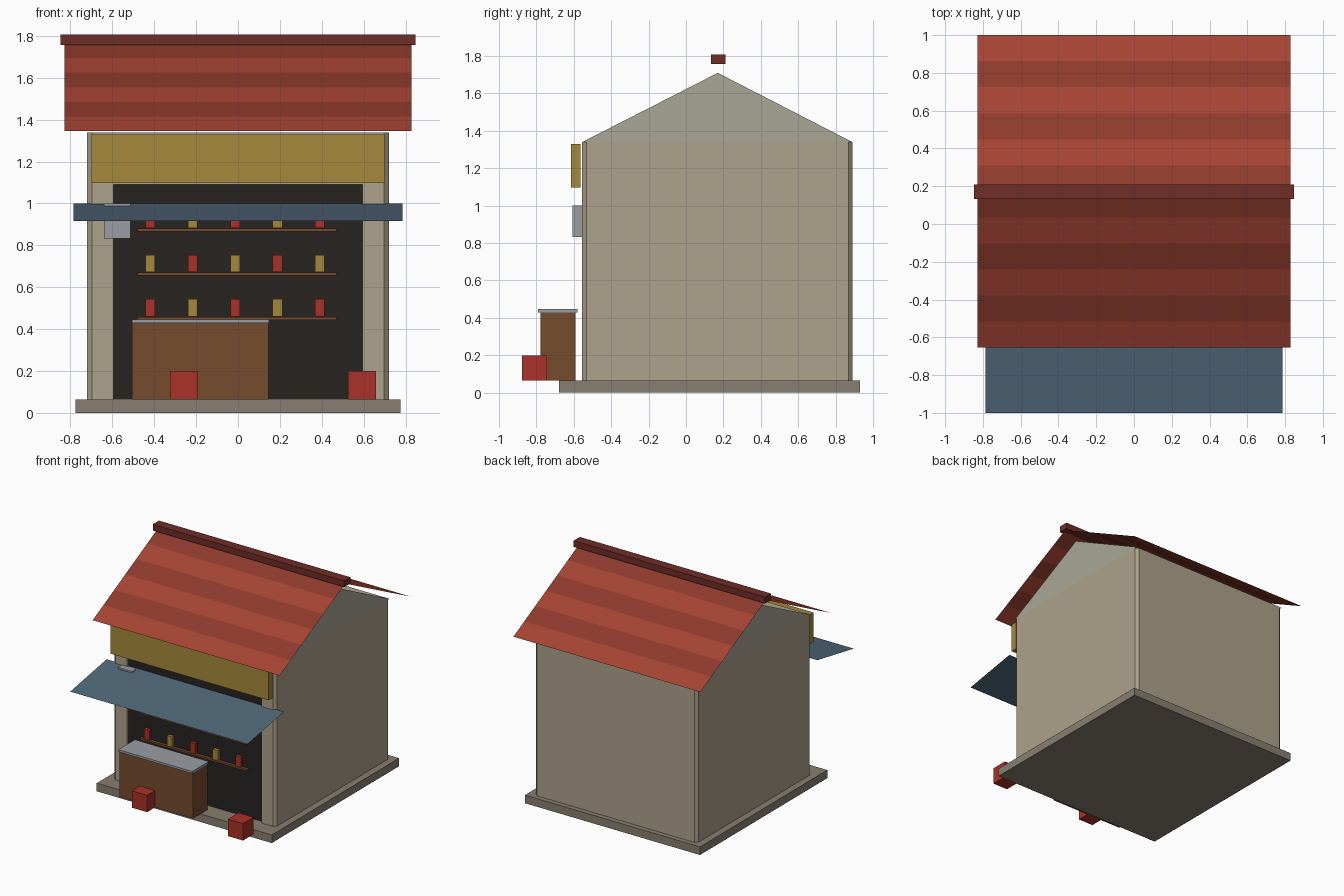
import bpy, bmesh

if "Cube" in bpy.data.objects:
    bpy.data.objects.remove(bpy.data.objects["Cube"])


def material(name, rgb):
    m = bpy.data.materials.new(name)
    m.diffuse_color = (*rgb, 1)
    m.use_nodes = True
    m.node_tree.nodes["Principled BSDF"].inputs["Base Color"].default_value = m.diffuse_color
    return m


TAN = material("plaster", (0.42, 0.36, 0.26))
GABLE = material("gable_grey", (0.40, 0.38, 0.31))
STONE = material("stone", (0.25, 0.21, 0.16))
RED = material("roof_light", (0.38, 0.058, 0.034))
RED2 = material("roof_dark", (0.27, 0.042, 0.025))
RIDGE = material("ridge_red", (0.16, 0.026, 0.02))
BLUE = material("awning_blue", (0.08, 0.135, 0.19))
GOLD = material("gold", (0.38, 0.25, 0.045))
WOOD = material("wood", (0.18, 0.07, 0.027))
CRATE = material("crate_red", (0.40, 0.032, 0.022))
DARK = material("dark", (0.02, 0.017, 0.015))
METAL = material("metal", (0.32, 0.34, 0.37))


def mesh_object(name, bm, mats):
    me = bpy.data.meshes.new(name)
    bm.to_mesh(me)
    bm.free()
    ob = bpy.data.objects.new(name, me)
    bpy.context.collection.objects.link(ob)
    for m in mats:
        me.materials.append(m)
    return ob


def box(name, x, y, z, mat, chamfer=0):
    """Box from (min, max) ranges; chamfer cuts the upright edges."""
    bm = bmesh.new()
    bmesh.ops.create_cube(bm, size=1)
    for v in bm.verts:
        v.co = [r[0] if c < 0 else r[1] for c, r in zip(v.co, (x, y, z))]
    if chamfer:
        upright = [e for e in bm.edges
                   if abs(e.verts[0].co.z - e.verts[1].co.z) > 0.01]
        bmesh.ops.bevel(bm, geom=upright, offset=chamfer, segments=1,
                        affect='EDGES')
    return mesh_object(name, bm, [mat])


def sheet(name, half_width, start, end, mats, bands=1):
    """Thin sloping sheet between two (y, z) points, banded along its slope."""
    bm = bmesh.new()
    rows = []
    for i in range(bands + 1):
        t = i / bands
        y, z = (a + (b - a) * t for a, b in zip(start, end))
        rows.append([bm.verts.new((s * half_width, y, z)) for s in (-1, 1)])
    for i, (a, b) in enumerate(zip(rows, rows[1:])):
        f = bm.faces.new((a[0], a[1], b[1], b[0]))
        f.material_index = i % len(mats)
        f.normal_update()
        if f.normal.z < 0:
            f.normal_flip()
    return mesh_object(name, bm, mats)


# Plinth and chamfered walls
box("plinth", (-0.775, 0.775), (-0.68, 0.93), (0, 0.065), STONE)
walls = box("walls", (-0.72, 0.72), (-0.555, 0.89), (0.065, 1.34), TAN, 0.022)

# Shallow shop opening cut into the front wall
cutter = box("opening_cutter", (-0.595, 0.595), (-0.7, -0.528), (0.0, 1.09), DARK)
cutter.hide_render = True
mod = walls.modifiers.new("opening", 'BOOLEAN')
mod.operation = 'DIFFERENCE'
mod.solver = 'EXACT'
mod.object = cutter
bpy.context.view_layer.objects.active = walls
bpy.ops.object.modifier_apply(modifier=mod.name)
bpy.data.objects.remove(cutter)
box("opening_back", (-0.595, 0.595), (-0.532, -0.526), (0.066, 1.09), DARK)

# Gable triangles
for side, s in (("left", -1), ("right", 1)):
    bm = bmesh.new()
    pts = [(-0.555, 1.34), (0.89, 1.34), (0.17, 1.71)]
    f = bm.faces.new([bm.verts.new((s * 0.72, y, z)) for y, z in pts])
    f.normal_update()
    if f.normal.x * s < 0:
        f.normal_flip()
    mesh_object("gable_" + side, bm, [GABLE])

# Striped roof slopes and ridge cap
sheet("roof_front", 0.828, (-0.655, 1.345), (0.172, 1.765), [RED, RED2], 6)
sheet("roof_back", 0.828, (1.0, 1.345), (0.172, 1.765), [RED, RED2], 6)
box("ridge_cap", (-0.847, 0.847), (0.133, 0.21), (1.757, 1.807), RIDGE)

# Awning, sign board and wall unit
sheet("awning", 0.785, (-1.0, 0.917), (-0.54, 1.0), [BLUE])
box("sign_board", (-0.7, 0.7), (-0.615, -0.563), (1.097, 1.33), GOLD)
box("wall_unit", (-0.64, -0.513), (-0.606, -0.556), (0.832, 1.0), METAL)

# Shelves with goods in alternating colours
for row, z in enumerate((0.443, 0.655, 0.866)):
    box(f"shelf_{row}", (-0.48, 0.47), (-0.556, -0.53), (z, z + 0.015), WOOD)
    for i in range(5):
        x = -0.419 + 0.2025 * i
        box(f"goods_{row}_{i}", (x - 0.023, x + 0.023), (-0.556, -0.53),
            (z + 0.018, z + 0.1), GOLD if (i + row) % 2 else CRATE)

# Counter with metal top
box("counter", (-0.505, 0.145), (-0.778, -0.59), (0.065, 0.43), WOOD)
box("counter_top", (-0.507, 0.147), (-0.79, -0.58), (0.43, 0.447), METAL)

# Crates in front
for name, x in (("left", -0.257), ("right", 0.592)):
    box("crate_" + name, (x - 0.067, x + 0.067), (-0.878, -0.743),
        (0.065, 0.2), CRATE)
